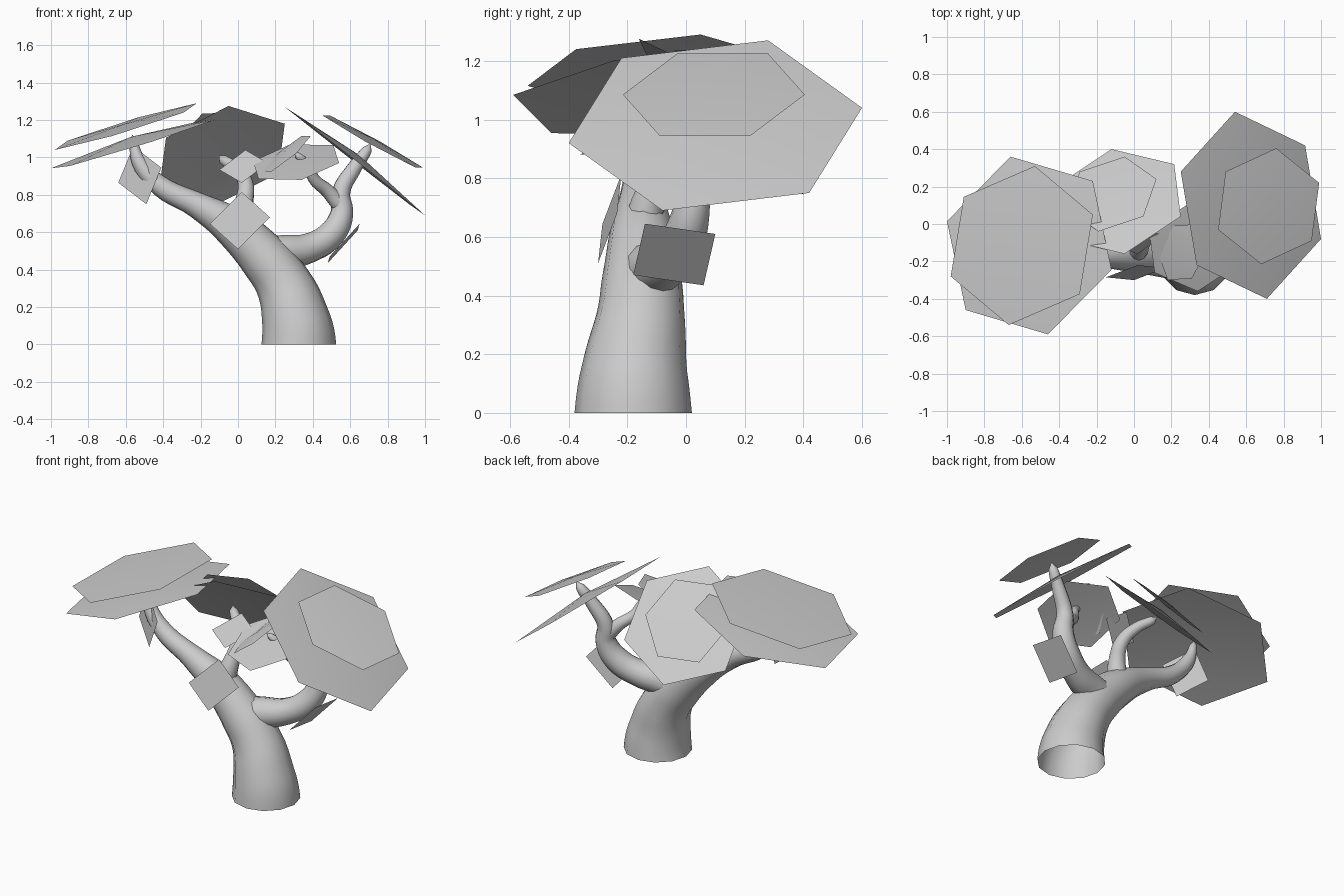
import bpy, bmesh
from mathutils import Vector as V

if "Cube" in bpy.data.objects:
    bpy.data.objects.remove(bpy.data.objects["Cube"])


def limb(name, pts, vertical_start=False):
    """Tapered smooth tube through (x, y, z, radius) points."""
    cu = bpy.data.curves.new(name, 'CURVE')
    cu.dimensions = '3D'
    cu.bevel_depth = 1.0
    cu.bevel_resolution = 4
    cu.resolution_u = 5
    sp = cu.splines.new('BEZIER')
    sp.radius_interpolation = 'CARDINAL'
    sp.bezier_points.add(len(pts) - 1)
    for bp, (x, y, z, r) in zip(sp.bezier_points, pts):
        bp.co = (x, y, z)
        bp.radius = r
        bp.handle_left_type = bp.handle_right_type = 'AUTO'
    if vertical_start:
        bp = sp.bezier_points[0]
        bp.handle_left_type = bp.handle_right_type = 'FREE'
        bp.handle_left = bp.co - V((0, 0, 0.05))
        bp.handle_right = bp.co + V((0, 0, 0.05))
    ob = bpy.data.objects.new(name, cu)
    bpy.context.collection.objects.link(ob)
    bpy.ops.object.select_all(action='DESELECT')
    ob.select_set(True)
    bpy.context.view_layer.objects.active = ob
    bpy.ops.object.convert(target='MESH')
    bpy.context.object.data.shade_smooth()


def leaf_card(name, c, p0, p1, sides=6, bulge=0.015):
    """Leaf card from its centre and two neighbouring corners."""
    c, w0, w1 = V(c), V(p0) - V(c), V(p1) - V(c)
    half = [w0, w1, w1 - w0] if sides == 6 else [w0, w1]
    ring = half + [-w for w in half]
    n = w0.cross(w1).normalized()
    if n.z < 0:
        n = -n
    bm = bmesh.new()
    rim = [bm.verts.new(c + w) for w in ring]
    if sides == 6:
        # clusters have a slightly raised middle
        mid = bm.verts.new(c + n * bulge)
        for i in range(sides):
            bm.faces.new((mid, rim[i], rim[(i + 1) % sides]))
    else:
        bm.faces.new(rim)
    bm.normal_update()
    if sum(f.normal.dot(n) for f in bm.faces) < 0:
        bmesh.ops.reverse_faces(bm, faces=bm.faces[:])
    me = bpy.data.meshes.new(name)
    bm.to_mesh(me)
    bm.free()
    me.shade_smooth()
    bpy.context.collection.objects.link(bpy.data.objects.new(name, me))


# Trunk sweeping into the left branch
limb("trunk", [(.325, -.18, 0, .2), (.305, -.175, .15, .18), (.245, -.155, .32, .152),
               (.125, -.15, .48, .132), (-.04, -.15, .635, .105), (-.22, -.155, .745, .07),
               (-.42, -.15, .85, .055), (-.53, -.14, .98, .04), (-.56, -.13, 1.09, .02),
               (-.565, -.13, 1.12, .002)], True)
# Right branch and its fork
limb("right_branch", [(.1, -.15, .46, .105), (.24, -.11, .49, .095), (.38, -.06, .515, .08),
                      (.5, -.01, .59, .075), (.555, .02, .70, .062), (.55, .03, .81, .05),
                      (.62, .06, .94, .04), (.69, .09, 1.04, .027), (.71, .1, 1.075, .002)])
limb("right_fork", [(.55, .02, .74, .045), (.48, -.01, .82, .038), (.41, -.06, .88, .032),
                    (.37, -.1, .96, .026), (.32, -.13, 1.01, .018), (.3, -.14, 1.03, .002)])
# Middle branch leaning back
limb("middle_branch", [(-.01, -.15, .6, .075), (.03, -.12, .75, .052), (.04, -.06, .86, .042),
                       (-.01, .01, .94, .033), (-.08, .07, .99, .025), (-.1, .09, 1.01, .002)])

# Leaf clusters at the branch tips
leaf_card("left_leaves_top", (-.6, -.115, 1.165), (-.22, .05, 1.29), (-.53, .31, 1.215))
leaf_card("left_leaves_lower", (-.56, -.115, 1.072), (-.66, .36, 1.06), (-.22, .23, 1.19), bulge=.04)
leaf_card("right_leaves_lower", (.625, .1, .98), (.25, .28, 1.27), (.54, .6, 1.04), bulge=.04)
leaf_card("right_leaves_top", (.72, .095, 1.085), (.45, -.03, 1.225), (.49, .28, 1.225))
leaf_card("back_leaves_lower", (-.085, .12, 1.01), (-.05, -.16, 1.275), (.25, .04, 1.18), bulge=.03)
leaf_card("back_leaves_top", (-.12, .16, 1.065), (.05, .04, 1.24), (.12, .24, 1.07))
leaf_card("fork_leaves_top", (.26, -.15, 1.02), (.39, -.14, 1.115), (.34, 0, 1.115))
leaf_card("fork_leaves_lower", (.31, -.13, .975), (.28, .1, 1.07), (.51, 0, 1.065))

# Small square leaf cards along the limbs
leaf_card("trunk_leaf", (.01, -.26, .662), (.02, -.22, .815), (.17, -.235, .68), 4)
leaf_card("middle_leaf", (.03, -.09, .952), (.04, -.02, 1.04), (.16, -.06, .97), 4)
leaf_card("left_leaf", (-.525, -.16, .905), (-.56, -.12, 1.06), (-.41, -.23, .945), 4)
leaf_card("right_leaf", (.565, -.04, .54), (.65, -.14, .645), (.64, .1, .61), 4)
